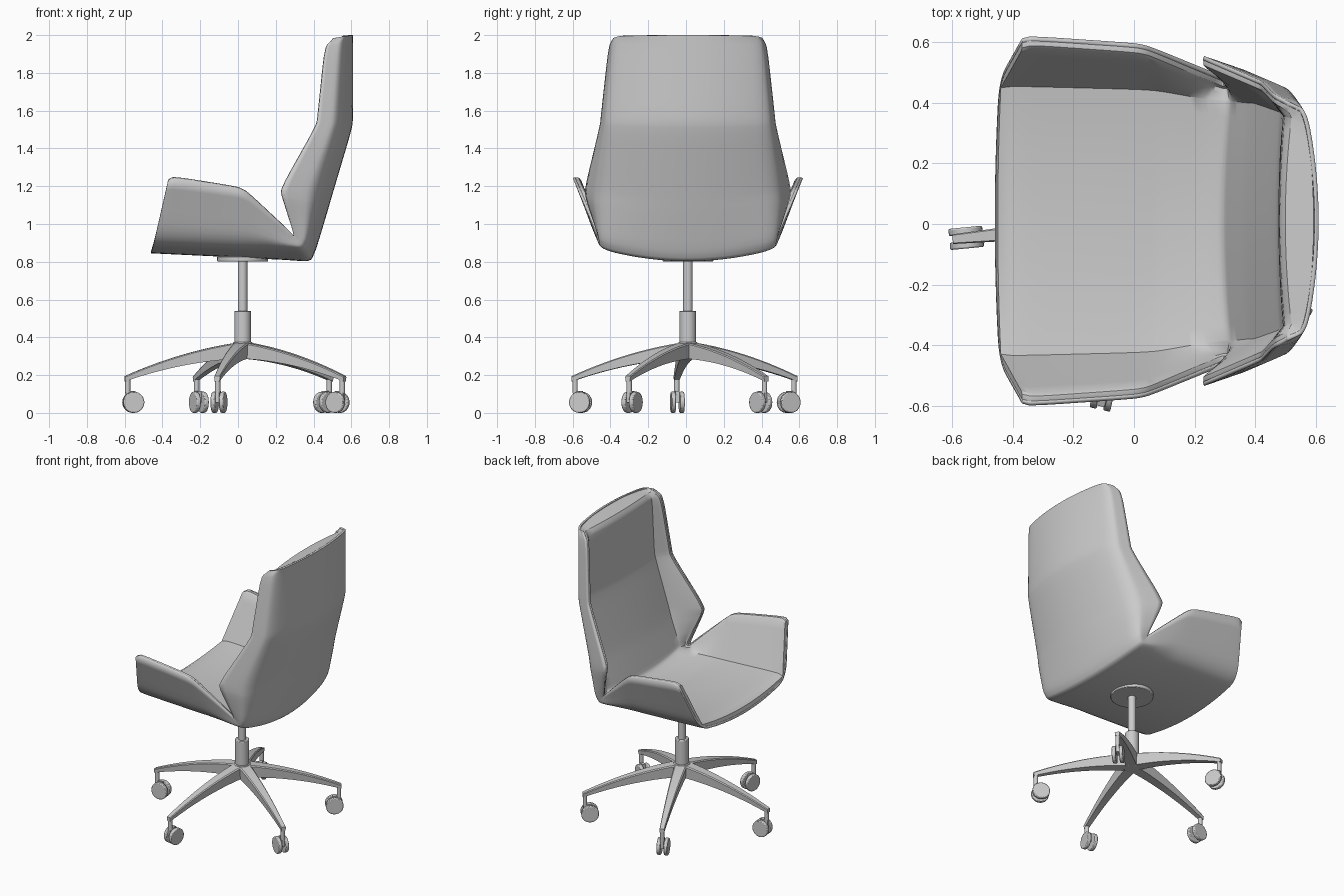
import bpy, bmesh, math
from mathutils import Vector, Matrix

if "Cube" in bpy.data.objects:
    bpy.data.objects.remove(bpy.data.objects["Cube"])

grey = bpy.data.materials.new("plain_grey")
grey.use_nodes = True
grey.diffuse_color = (0.6, 0.6, 0.6, 1)
grey.node_tree.nodes["Principled BSDF"].inputs["Base Color"].default_value = (0.6, 0.6, 0.6, 1)

CENTRE = Vector((0.025, 0.01, 0))


def finish(name, bm, angle=35):
    mesh = bpy.data.meshes.new(name)
    bm.to_mesh(mesh)
    bm.free()
    mesh.materials.append(grey)
    ob = bpy.data.objects.new(name, mesh)
    bpy.context.collection.objects.link(ob)
    bpy.ops.object.select_all(action='DESELECT')
    ob.select_set(True)
    bpy.context.view_layer.objects.active = ob
    bpy.ops.object.shade_smooth_by_angle(angle=math.radians(angle))
    return ob


def sheet(rows, flip=False):
    """Skin a list of equally long point rows."""
    bm = bmesh.new()
    grid = [[bm.verts.new(p) for p in row] for row in rows]
    for a, b in zip(grid, grid[1:]):
        for i in range(len(a) - 1):
            quad = [a[i], a[i + 1], b[i + 1], b[i]]
            bm.faces.new(quad[::-1] if flip else quad)
    return bm


def soften(stations, ratio=0.17, passes=2):
    """Round the lengthwise corners by corner cutting."""
    for _ in range(passes):
        out = [stations[0]]
        for a, b in zip(stations, stations[1:]):
            out.append([p.lerp(q, ratio) for p, q in zip(a, b)])
            out.append([p.lerp(q, 1 - ratio) for p, q in zip(a, b)])
        stations = out + [stations[-1]]
    return stations


def half_section(centre, corner, rim, start, end):
    """Bowed panel, corner (rounded when start < 1), then straight wing up to the rim."""
    def bow(t):
        p = centre.lerp(corner, t * t)
        p.y = corner.y * t
        return p
    pts = [bow(start * i / 8) for i in range(9)]
    a, b = pts[-1], corner.lerp(rim, end)
    for i in range(1, 7):
        t = i / 6
        pts.append(a.lerp(corner, t).lerp(corner.lerp(b, t), t))
    return pts + [b.lerp(rim, i / 4) for i in range(1, 5)]


def mirrored(half):
    full = [Vector((p.x, -p.y, p.z)) for p in half[:0:-1]] + half
    return [p + Vector((0, CENTRE.y, 0)) for p in full]


# Wing edge, from seat front through the notch to the top of the back
rims = [(-.37, .603, 1.23), (-.34, .611, 1.247), (0, .588, 1.193), (.05, .578, 1.168),
        (.285, .482, .95), (.295, .475, .935), (.288, .487, .97), (.24, .54, 1.13),
        (.228, .547, 1.185), (.418, .465, 1.525), (.425, .46, 1.58),
        (.462, .42, 1.94), (.51, .395, 1.985)]
# Outside of the shell: centre x, z and corner x, y, z
outer = [(-.46, .845, -.445, .47, .90), (-.42, .843, -.41, .47, .895), (0, .823, 0, .47, .88),
         (.08, .818, .08, .47, .88), (.25, .81, .25, .47, .875), (.385, .80, .345, .46, .865),
         (.415, .87, .375, .47, .92), (.475, 1.07, .405, .485, 1.1), (.495, 1.14, .42, .48, 1.18),
         (.605, 1.51, .525, .435, 1.52), (.61, 1.58, .53, .43, 1.58),
         (.61, 1.96, .555, .395, 1.96), (.61, 2.0, .57, .365, 1.995)]
# Face of the padding, in the same order
inner = [(-.45, .885, -.44, .44, .925), (-.41, .908, -.395, .445, .935), (0, .895, 0, .435, .92),
         (.08, .89, .08, .43, .92), (.22, .895, .22, .405, .925), (.295, .915, .315, .395, .94),
         (.312, .97, .328, .395, .98), (.36, 1.12, .375, .39, 1.12), (.38, 1.19, .395, .39, 1.19),
         (.467, 1.515, .48, .36, 1.53), (.475, 1.57, .485, .355, 1.58),
         (.478, 1.945, .495, .345, 1.945), (.50, 1.98, .52, .34, 1.975)]


def stations(profile):
    return soften([[Vector((x, 0, z)), Vector(c), Vector(r)]
                   for (x, z, *c), r in zip(profile, rims)])


# Hard outer shell
shell_stations = stations(outer)
shell_rows = [half_section(*s, 0.83, 0.3) for s in shell_stations]
shell = finish("outer_shell", sheet([mirrored(r) for r in shell_rows]))
thick = shell.modifiers.new("thickness", 'SOLIDIFY')
thick.thickness = 0.014
thick.offset = -1

# Padding, tucked into the shell along its whole border
pad_rows = []
for (centre, corner, rim), (_, shell_corner, _) in zip(stations(inner), shell_stations):
    along = (rim - shell_corner).normalized()
    inward = corner - shell_corner
    inward = (inward - along * inward.dot(along)).normalized()
    edge = rim - along * 0.004
    row = half_section(centre, corner, edge - along * 0.016 + inward * 0.036, 1, 0.3)
    row += [edge - along * 0.004 + inward * 0.030, edge + inward * 0.020, edge + inward * 0.008]
    pad_rows.append(row)


def tuck(shell_row, pad_row):
    hidden = shell_row + [shell_row[-1]] * 3
    return [s.lerp(p, 0.15) for s, p in zip(hidden, pad_row)]


pad_rows = [tuck(shell_rows[0], pad_rows[0])] + pad_rows + [tuck(shell_rows[-1], pad_rows[-1])]
finish("seat_and_back_padding", sheet([mirrored(r) for r in pad_rows], True), 30)


def cylinder(name, radius, low, high, bevel=0.004):
    bm = bmesh.new()
    bmesh.ops.create_cone(bm, cap_ends=True, segments=40, radius1=radius, radius2=radius,
                          depth=high - low,
                          matrix=Matrix.Translation(CENTRE + Vector((0, 0, (low + high) / 2))))
    ob = finish(name, bm)
    mod = ob.modifiers.new("soft_edge", 'BEVEL')
    mod.width, mod.segments = bevel, 2


# Column
cylinder("mounting_plate", 0.135, 0.802, 0.828)
cylinder("gas_lift", 0.025, 0.50, 0.82)
cylinder("lift_sleeve", 0.044, 0.34, 0.54)
cylinder("base_hub", 0.052, 0.285, 0.374)


def add_box(bm, size, place):
    bmesh.ops.create_cube(bm, size=1, matrix=Matrix.Translation(place) @ Matrix.Diagonal((*size, 1)))


# Five arms with twin-wheel casters
for n in range(5):
    turn = Matrix.Translation(CENTRE) @ Matrix.Rotation(math.radians(185.5 + 72 * n), 4, 'Z')

    bm = bmesh.new()
    rings = []
    for i in range(15):
        t = i / 14
        top = 0.376 - 0.085 * t - 0.096 * t * t
        depth = 0.088 - 0.06 * t
        half = 0.042 - 0.026 * t
        rings.append([bm.verts.new((0.627 * t, y, z)) for y, z in (
            (-half, top - 0.006), (-half * 0.8, top), (half * 0.8, top),
            (half, top - 0.006), (half * 0.85, top - depth), (-half * 0.85, top - depth))])
    for a, b in zip(rings, rings[1:]):
        for i in range(6):
            j = (i + 1) % 6
            bm.faces.new((a[i], a[j], b[j], b[i]))
    bm.faces.new(rings[0])
    bm.faces.new(rings[-1])
    bmesh.ops.recalc_face_normals(bm, faces=bm.faces)
    bm.transform(turn)
    finish(f"base_arm_{n + 1}", bm)

    bm = bmesh.new()
    bmesh.ops.create_cone(bm, cap_ends=True, segments=16, radius1=0.014, radius2=0.014, depth=0.08,
                          matrix=Matrix.Translation((0.612, 0, 0.145)))
    add_box(bm, (0.05, 0.02, 0.06), (0.597, 0, 0.085))
    bm.transform(turn)
    finish(f"caster_stem_{n + 1}", bm)

    bm = bmesh.new()
    for side in (-1, 1):
        bmesh.ops.create_cone(
            bm, cap_ends=True, segments=32, radius1=0.056, radius2=0.056, depth=0.024,
            matrix=Matrix.Translation((0.582, side * 0.023, 0.056)) @ Matrix.Rotation(math.pi / 2, 4, 'X'))
    bm.transform(turn)
    wheels = finish(f"caster_wheels_{n + 1}", bm)
    mod = wheels.modifiers.new("soft_edge", 'BEVEL')
    mod.width, mod.segments = 0.005, 2
